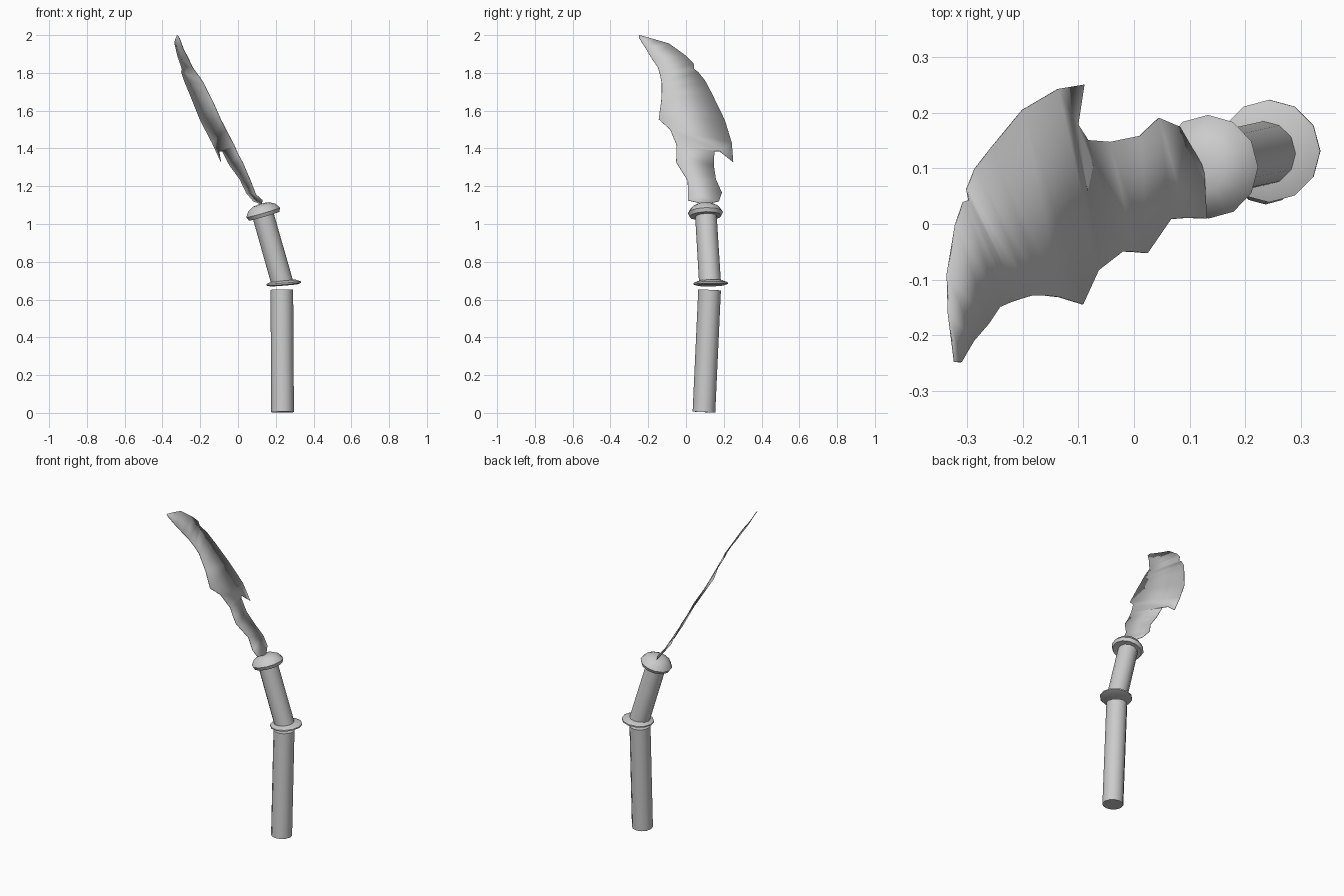
import bpy, bmesh, math
from mathutils import Vector

if "Cube" in bpy.data.objects:
    bpy.data.objects.remove(bpy.data.objects["Cube"])


def finish(name, bm, angle):
    bmesh.ops.recalc_face_normals(bm, faces=bm.faces[:])
    mesh = bpy.data.meshes.new(name)
    bm.to_mesh(mesh)
    bm.free()
    ob = bpy.data.objects.new(name, mesh)
    bpy.context.collection.objects.link(ob)
    bpy.ops.object.select_all(action='DESELECT')
    ob.select_set(True)
    bpy.context.view_layer.objects.active = ob
    bpy.ops.object.shade_smooth_by_angle(angle=math.radians(angle))
    return ob


def lathe(name, origin, axis, profile, sides=12):
    """Closed turned part: profile is (radius, distance along axis)."""
    bm = bmesh.new()
    rot = Vector((0, 0, 1)).rotation_difference(Vector(axis))
    rings = []
    for r, t in profile:
        rings.append([bm.verts.new(Vector(origin) + rot @ Vector((
            r * math.cos(2 * math.pi * i / sides),
            r * math.sin(2 * math.pi * i / sides), t))) for i in range(sides)])
    for a, b in zip(rings, rings[1:]):
        for i in range(sides):
            j = (i + 1) % sides
            bm.faces.new((a[i], a[j], b[j], b[i]))
    bm.faces.new(rings[0][::-1])
    bm.faces.new(rings[-1])
    return finish(name, bm, 40)


# Handle in two sections with a gap, bent at the collar
lathe("lower_handle", (0.236, 0.095, 0.004), (-0.004, 0.03, 0.65),
      [(0.06, 0), (0.06, 0.648)])
lathe("collar", (0.243, 0.131, 0.679), (-0.08, -0.02, 1),
      [(0.072, -0.004), (0.092, 0.002), (0.092, 0.01), (0.062, 0.022)])
lathe("upper_handle", (0.234, 0.127, 0.69), (-0.098, -0.021, 0.345),
      [(0.058, 0), (0.057, 0.365)])
lathe("blade_socket", (0.135, 0.103, 1.055), (-0.28, -0.04, 0.96),
      [(0.058, -0.012), (0.084, -0.014), (0.093, 0.006),
       (0.075, 0.033), (0.045, 0.05), (0.015, 0.054)])

# Blade: paired points on the inner and outer edge, tip to base
inner = [(-.31, -.248, 1.985), (-.288, -.21, 1.925), (-.262, -.18, 1.875),
         (-.241, -.149, 1.83), (-.22, -.14, 1.80), (-.205, -.135, 1.78),
         (-.182, -.128, 1.745), (-.16, -.128, 1.70), (-.134, -.131, 1.65),
         (-.092, -.144, 1.555), (-.064, -.083, 1.5), (-.02, -.049, 1.417),
         (0, -.05, 1.37), (.024, -.052, 1.327), (.066, .009, 1.23),
         (.094, .011, 1.157), (.13, .01, 1.125)]
outer = [(-.322, -.247, 2.0), (-.333, -.16, 1.975), (-.335, -.09, 1.955),
         (-.32, 0, 1.89), (-.306, .04, 1.85), (-.296, .043, 1.82),
         (-.3, .063, 1.805), (-.285, .1, 1.76), (-.256, .137, 1.69),
         (-.2, .205, 1.55), (-.137, .242, 1.43), (-.101, .178, 1.385),
         (-.083, .15, 1.385), (-.044, .147, 1.31), (.01, .158, 1.237),
         (.044, .19, 1.165), (.082, .174, 1.12)]
bm = bmesh.new()
a = [bm.verts.new(p) for p in inner]
b = [bm.verts.new(p) for p in outer]
for i in range(len(a) - 1):
    bm.faces.new((a[i], a[i + 1], b[i + 1], b[i]))
# Barb on the outer edge and rounded foot of the blade
bm.faces.new((b[10], b[11], bm.verts.new((-.09, .25, 1.328))))
bm.faces.new((a[-1], bm.verts.new((.125, .1, 1.105)), b[-1]))
blade = finish("blade", bm, 60)
mod = blade.modifiers.new("thickness", 'SOLIDIFY')
mod.thickness = 0.003
mod.offset = 0
